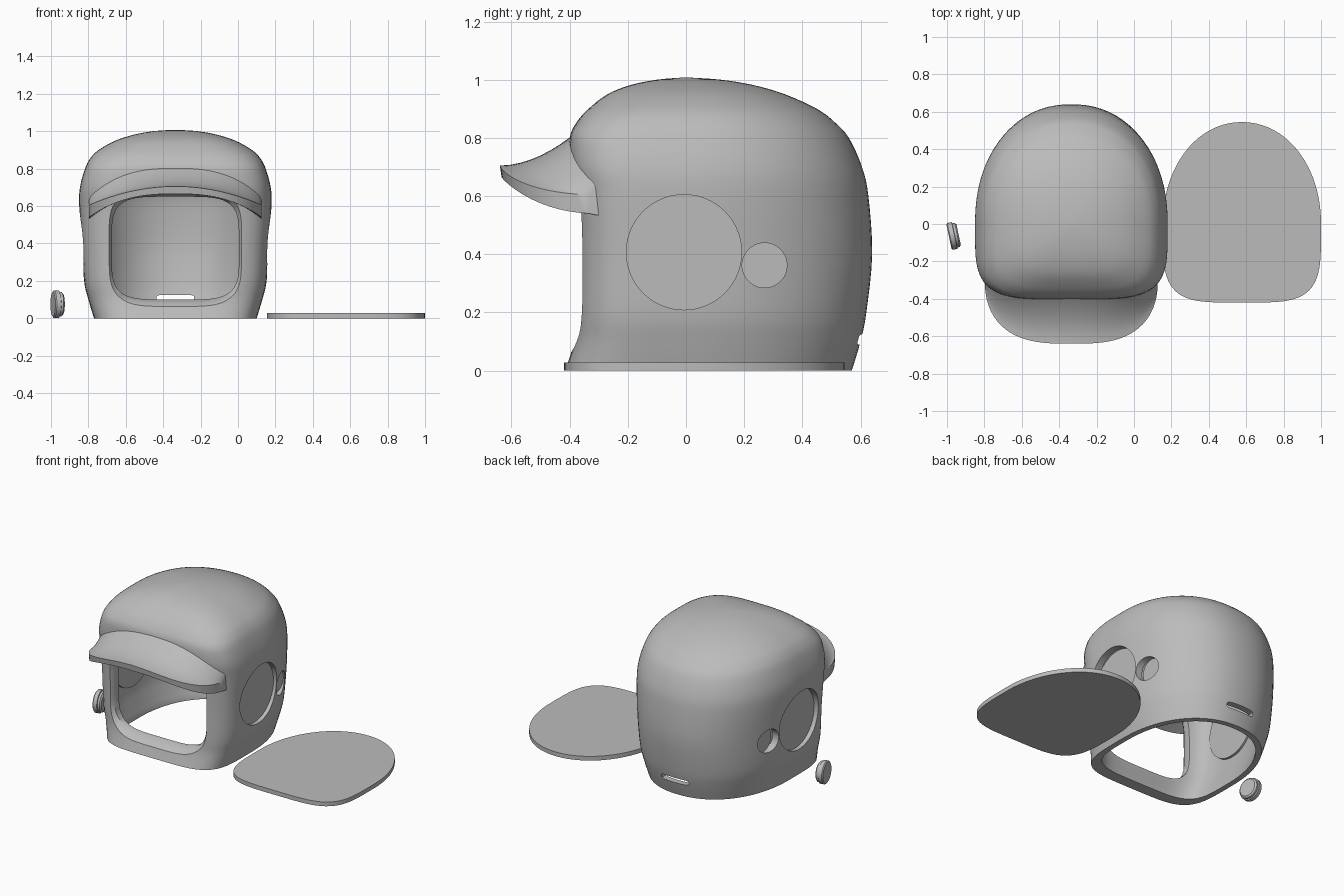
import bpy, bmesh, math
from mathutils import Vector

cube = bpy.data.objects.get("Cube")
if cube:
    bpy.data.objects.remove(cube)

CX = -0.335      # helmet centre line
SEG = 96

grey = bpy.data.materials.new("plain_grey")
grey.use_nodes = True
grey.diffuse_color = (0.5, 0.5, 0.5, 1)
grey.node_tree.nodes["Principled BSDF"].inputs["Base Color"].default_value = (0.5, 0.5, 0.5, 1)


def loft(name, rings):
    """Skin closed rings of points and cap both ends."""
    bm = bmesh.new()
    loops = [[bm.verts.new(p) for p in ring] for ring in rings]
    n = len(loops[0])
    for lo, hi in zip(loops, loops[1:]):
        for i in range(n):
            j = (i + 1) % n
            bm.faces.new((lo[i], lo[j], hi[j], hi[i]))
    bm.faces.new(loops[0][::-1])
    bm.faces.new(loops[-1])
    bmesh.ops.recalc_face_normals(bm, faces=bm.faces)
    mesh = bpy.data.meshes.new(name)
    bm.to_mesh(mesh)
    bm.free()
    mesh.materials.append(grey)
    obj = bpy.data.objects.new(name, mesh)
    bpy.context.collection.objects.link(obj)
    return obj


def oval(a, front, back, n_front, n_back):
    """Superellipse outline with different front and back halves."""
    pts = []
    for i in range(SEG):
        t = math.tau * i / SEG
        c, s = math.cos(t), math.sin(t)
        b, n = (back, n_back) if s >= 0 else (front, n_front)
        r = (abs(c / a) ** n + abs(s / b) ** n) ** (-1 / n)
        pts.append((r * c, r * s))
    return pts


def smooth_rows(rows, steps):
    """Catmull-Rom interpolation between profile rows."""
    v = [Vector(r) for r in rows]
    out = []
    for i in range(len(v) - 1):
        p0, p1, p2, p3 = v[max(i - 1, 0)], v[i], v[i + 1], v[min(i + 2, len(v) - 1)]
        for k in range(steps):
            t = k / steps
            out.append(0.5 * (2 * p1 + (p2 - p0) * t + (2 * p0 - 5 * p1 + 4 * p2 - p3) * t * t
                              + (3 * p1 - p0 - 3 * p2 + p3) * t ** 3))
    return out + [v[-1]]


def disc(name, r, x0, x1, y, z):
    """Cylinder lying along x."""
    ring = [(y + r * math.cos(math.tau * i / 64), z + r * math.sin(math.tau * i / 64))
            for i in range(64)]
    return loft(name, [[(x, p, q) for p, q in ring] for x in (x0, x1)])


def select(obj):
    bpy.ops.object.select_all(action='DESELECT')
    obj.select_set(True)
    bpy.context.view_layer.objects.active = obj


def cut(obj, cutter):
    mod = obj.modifiers.new("cut", 'BOOLEAN')
    mod.operation, mod.solver, mod.object = 'DIFFERENCE', 'EXACT', cutter
    select(obj)
    bpy.ops.object.modifier_apply(modifier=mod.name)
    bpy.data.objects.remove(cutter)


def shade(obj, angle=35):
    select(obj)
    bpy.ops.object.shade_smooth_by_angle(angle=math.radians(angle))


# Helmet profile: half width, front depth, back depth, height
PROFILE = [
    (0.435, 0.415, 0.57, 0.0), (0.465, 0.385, 0.60, 0.1), (0.488, 0.378, 0.62, 0.2),
    (0.50, 0.375, 0.64, 0.4), (0.514, 0.38, 0.627, 0.6), (0.51, 0.40, 0.605, 0.7),
    (0.483, 0.40, 0.56, 0.8), (0.455, 0.375, 0.51, 0.855), (0.41, 0.335, 0.45, 0.9),
    (0.32, 0.27, 0.34, 0.95), (0.22, 0.19, 0.23, 0.982), (0.12, 0.10, 0.12, 1.0),
    (0.02, 0.02, 0.02, 1.007)]
rows = smooth_rows(PROFILE, 4)


def body(name, wide, front, back, tall, drop):
    rings = []
    for a, f, b, z in rows:
        n_front = 4.5 - 1.5 * max(0, (z - 0.8) / 0.2)
        h = z * tall if z > 0 else -drop
        rings.append([(CX + x, y, h) for x, y in
                      oval(a * wide, f * front, b * back, n_front, 2.2)])
    return loft(name, rings)


shell = body("helmet_shell", 1, 1, 1, 1, 0)
cut(shell, body("cavity_cutter", 0.91, 0.82, 0.93, 0.955, 0.05))

# Face opening with a flared lip
opening = oval(0.34, 0.275, 0.275, 4.5, 4.5)
flare = [(-0.52, 1.45), (-0.43, 1.23), (-0.375, 1.08), (-0.335, 1.0), (-0.1, 1.0)]
cut(shell, loft("opening_cutter",
                [[(CX + x * s, y, 0.375 + z * s) for x, z in opening] for y, s in flare]))

# Rear vent slot
slot = oval(0.1, 0.018, 0.018, 6, 6)
cut(shell, loft("slot_cutter", [[(CX + x, y, 0.107 + z) for x, z in slot] for y in (0.4, 0.8)]))

# Ear pockets on both sides, each closed by a flat floor
for side, word in ((1, "left"), (-1, "right")):
    for label, r, y, z, inner, floor in (("large", 0.198, -0.007, 0.407, 0.43, 0.462),
                                         ("small", 0.077, 0.27, 0.362, 0.395, 0.425)):
        cut(shell, disc("ear_cutter", r, CX + side * 0.3, CX + side * 0.7, y, z))
        shade(disc(f"{word}_{label}_ear_floor", r + 0.001,
                   CX + side * inner, CX + side * floor, y, z))
shade(shell)

# Curved brim, lofted from side to side
brim_rings = []
HALF = 0.462
for i in range(49):
    u = math.sin((i / 48 - 0.5) * math.pi) * 0.998
    k = abs(u)
    root = -0.40 * (1 - (k * HALF / 0.512) ** 4.5) ** (1 / 4.5) + 0.035
    tip = -0.31 - 0.33 * (1 - k ** 3) ** (1 / 2.2)
    top_root = 0.83 - 0.16 * k ** 3
    top_tip = 0.705 - 0.10 * k * k
    low_tip = 0.665 - 0.125 * k ** 2.6
    low_root = 0.66 - 0.13 * k ** 3
    ring = []
    for j in range(9):       # concave upper face
        t = j / 8
        ring.append((root + (tip - root) * t, top_tip + (top_root - top_tip) * (1 - t) ** 1.9))
    for j in range(5):       # lower face
        t = j / 4
        ring.append((tip + 0.006 + (root - tip - 0.006) * t, low_tip + (low_root - low_tip) * t))
    brim_rings.append([(CX + HALF * u, y, z) for y, z in ring])
shade(loft("brim", brim_rings))

# Loose flat base plate
plate = oval(0.423, 0.42, 0.545, 4.2, 2.05)
shade(loft("base_plate", [[(0.577 + x, y, z) for x, y in plate] for z in (0, 0.028)]))

# Loose stepped ear plug, slightly turned
plug = [(-0.027, 0.066), (-0.021, 0.073), (0.003, 0.073), (0.005, 0.066),
        (0.018, 0.066), (0.026, 0.056)]
turn = math.radians(12)
rings = []
for d, r in plug:
    ring = []
    for i in range(48):
        t = math.tau * i / 48
        w = r * math.cos(t)
        ring.append((-0.963 + d * math.cos(turn) - w * math.sin(turn),
                     -0.062 + d * math.sin(turn) + w * math.cos(turn),
                     0.075 + r * math.sin(t)))
    rings.append(ring)
shade(loft("ear_plug", rings))
